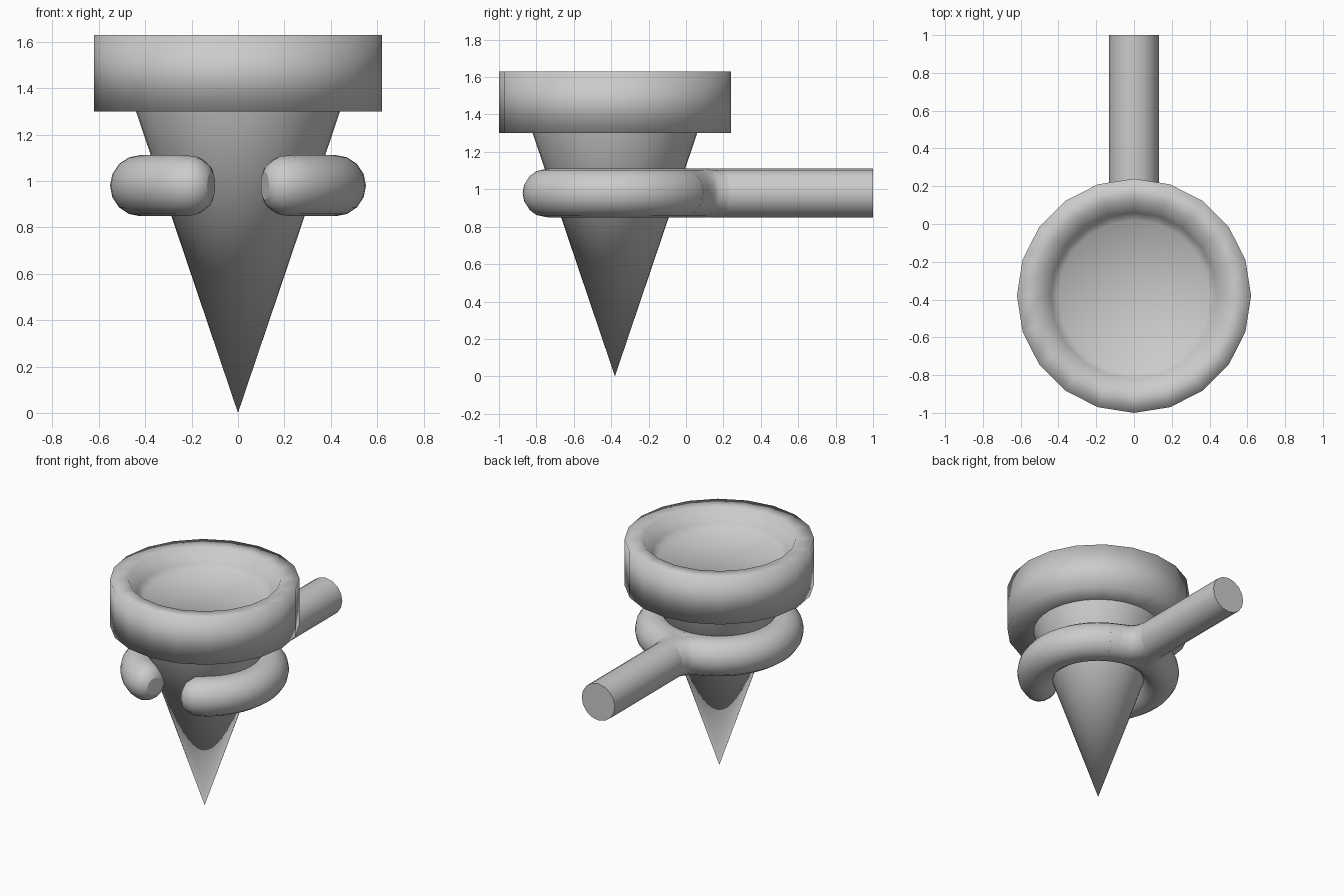
import bpy, bmesh
from math import sin, cos, pi, radians

if "Cube" in bpy.data.objects:
    bpy.data.objects.remove(bpy.data.objects["Cube"])

CY = -0.38      # axis of the cone and bowl
RING_Z = 0.98   # height of the bracket


def lathe(name, profile, sides):
    """Spin (radius, z) points around the vertical axis at y = CY."""
    bm = bmesh.new()
    rings = []
    for r, z in profile:
        if r == 0:
            rings.append([bm.verts.new((0, CY, z))])
        else:
            rings.append([bm.verts.new((r * cos(2 * pi * i / sides), CY + r * sin(2 * pi * i / sides), z))
                          for i in range(sides)])
    for a, b in zip(rings, rings[1:]):
        for i in range(sides):
            j = (i + 1) % sides
            quad = [a[i % len(a)], a[j % len(a)], b[j % len(b)], b[i % len(b)]]
            bm.faces.new(list(dict.fromkeys(quad)))
    bmesh.ops.recalc_face_normals(bm, faces=bm.faces)
    me = bpy.data.meshes.new(name)
    bm.to_mesh(me)
    bm.free()
    ob = bpy.data.objects.new(name, me)
    bpy.context.collection.objects.link(ob)
    me.shade_smooth()
    return ob


def tube(name, points, depth=0.132):
    """Round tube through (x, y, radius factor) points at bracket height."""
    cu = bpy.data.curves.new(name, 'CURVE')
    cu.dimensions = '3D'
    cu.bevel_depth = depth
    cu.bevel_resolution = 6
    cu.use_fill_caps = True
    sp = cu.splines.new('POLY')
    sp.points.add(len(points) - 1)
    for p, (x, y, r) in zip(sp.points, points):
        p.co = (x, y, RING_Z, 1)
        p.radius = r
    ob = bpy.data.objects.new(name, cu)
    bpy.context.collection.objects.link(ob)
    bpy.ops.object.select_all(action='DESELECT')
    bpy.context.view_layer.objects.active = ob
    ob.select_set(True)
    bpy.ops.object.convert(target='MESH')
    bpy.ops.object.shade_smooth_by_angle(angle=radians(50))
    return ob


# Pointed handle
lathe("cone_handle", [(0, 0), (0.44, 1.30), (0.445, 1.32)], 40)

# Bowl with a thick rim and sunken floor
lathe("bowl_head", [(0, 1.50), (0.40, 1.50), (0.44, 1.54), (0.50, 1.63), (0.62, 1.63),
                    (0.62, 1.30), (0.40, 1.30)], 20)

# Two curved clamp arms that branch from the rod and taper to blunt tips
ARC = 0.42
TAPER = [(26, 0.96), (22, 0.85), (18, 0.68), (16, 0.45)]
for side, label in ((1, "right"), (-1, "left")):
    pts = [(0, 0.24, 0.97), (side * 0.02, 0.13, 0.98), (side * 0.07, 0.055, 1)]
    steps = [(a, 1) for a in range(155, 30, -8)] + TAPER
    pts += [(side * ARC * sin(radians(a)), CY - ARC * cos(radians(a)), r) for a, r in steps]
    tube("clamp_arm_" + label, pts)

# Straight mounting rod, and the back of the ring joining both arms
tube("mounting_rod", [(0, 0.02, 1), (0, 0.5, 1), (0, 1.0, 1)])
tube("ring_back", [(ARC * sin(radians(a)), CY + ARC * cos(radians(a)), 1) for a in range(-32, 33, 8)])
